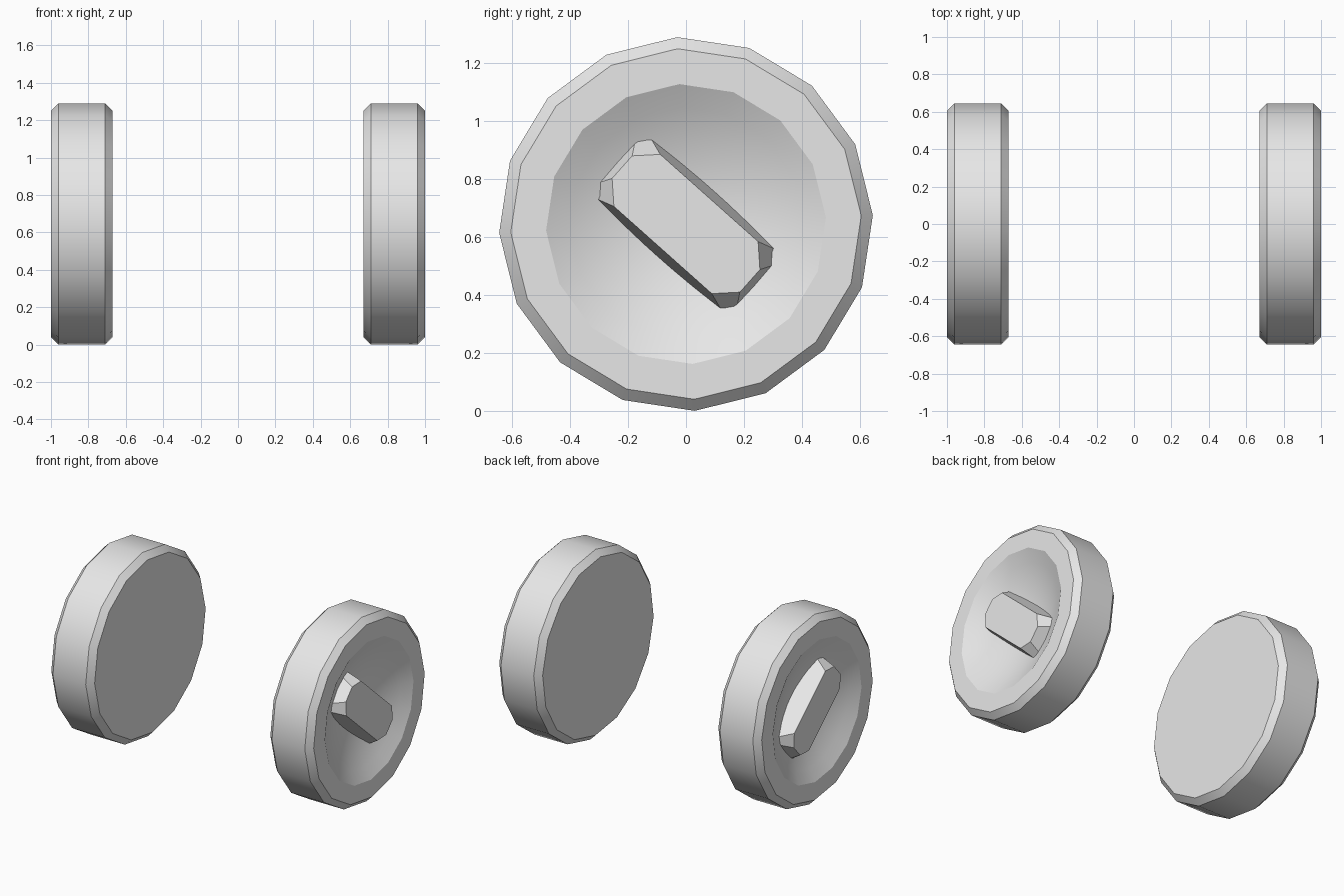
import bpy, bmesh, math

if "Cube" in bpy.data.objects:
    bpy.data.objects.remove(bpy.data.objects["Cube"], do_unlink=True)

SIDES, RADIUS, TWIST = 16, 0.645, math.radians(2.7)
DISH_R, DISH_DEPTH, DISH_RINGS = 0.483, 0.14, 6

grey = bpy.data.materials.new("plain grey")
grey.use_nodes = True
grey.diffuse_color = (0.8, 0.8, 0.8, 1)
grey.node_tree.nodes["Principled BSDF"].inputs["Base Color"].default_value = (0.8, 0.8, 0.8, 1)


def loft(name, rings, side):
    """Skin rings of (x, y, z) points, cap both ends; side mirrors in x."""
    bm = bmesh.new()
    loops = [[bm.verts.new((side * x, y, z)) for x, y, z in ring] for ring in rings]
    n = len(loops[0])
    for a, b in zip(loops, loops[1:]):
        for i in range(n):
            j = (i + 1) % n
            bm.faces.new((a[i], a[j], b[j], b[i]))
    bm.faces.new(loops[0])
    bm.faces.new(loops[-1])
    bmesh.ops.recalc_face_normals(bm, faces=bm.faces)
    mesh = bpy.data.meshes.new(name)
    bm.to_mesh(mesh)
    bm.free()
    mesh.materials.append(grey)
    obj = bpy.data.objects.new(name, mesh)
    bpy.context.collection.objects.link(obj)
    bpy.ops.object.select_all(action='DESELECT')
    obj.select_set(True)
    bpy.context.view_layer.objects.active = obj
    bpy.ops.object.shade_smooth_by_angle(angle=math.radians(30))
    # Faces square to the axle stay flat
    for p in mesh.polygons:
        if abs(p.normal.x) > 0.999:
            p.use_smooth = False
    return obj


def circle(x, r):
    angles = [TWIST + math.tau * i / SIDES for i in range(SIDES)]
    return [(x, r * math.cos(a), RADIUS + r * math.sin(a)) for a in angles]


def octagon(x, end, corner, half_width, flat):
    """Elongated octagon, tilted in the wheel's plane."""
    quarter = [(end, flat), (corner, half_width)]
    pts = quarter + [(-l, w) for l, w in reversed(quarter)]
    pts += [(-l, -w) for l, w in pts]
    c, s = math.cos(math.radians(41.7)), math.sin(math.radians(41.7))
    return [(x, l * c + w * s, RADIUS - l * s + w * c) for l, w in pts]


# Wheel profile: chamfered tread, flat rim, shallow bowl on the outer face
profile = [(0.67, 0.605), (0.71, RADIUS), (0.96, RADIUS), (1.0, 0.605)]
for k in range(DISH_RINGS):
    t = 1 - k / DISH_RINGS
    profile.append((1 - DISH_DEPTH * (1 - t * t), DISH_R * t))

for side, label in ((1, "left"), (-1, "right")):
    loft(label + "_wheel", [circle(x, r) for x, r in profile], side)
    # Hub bar: tapered block rising from the bowl to the rim plane
    loft(label + "_hub_bar", [octagon(0.85, 0.338, 0.331, 0.154, 0.126),
                              octagon(1.0, 0.295, 0.226, 0.12, 0.052)], side)
